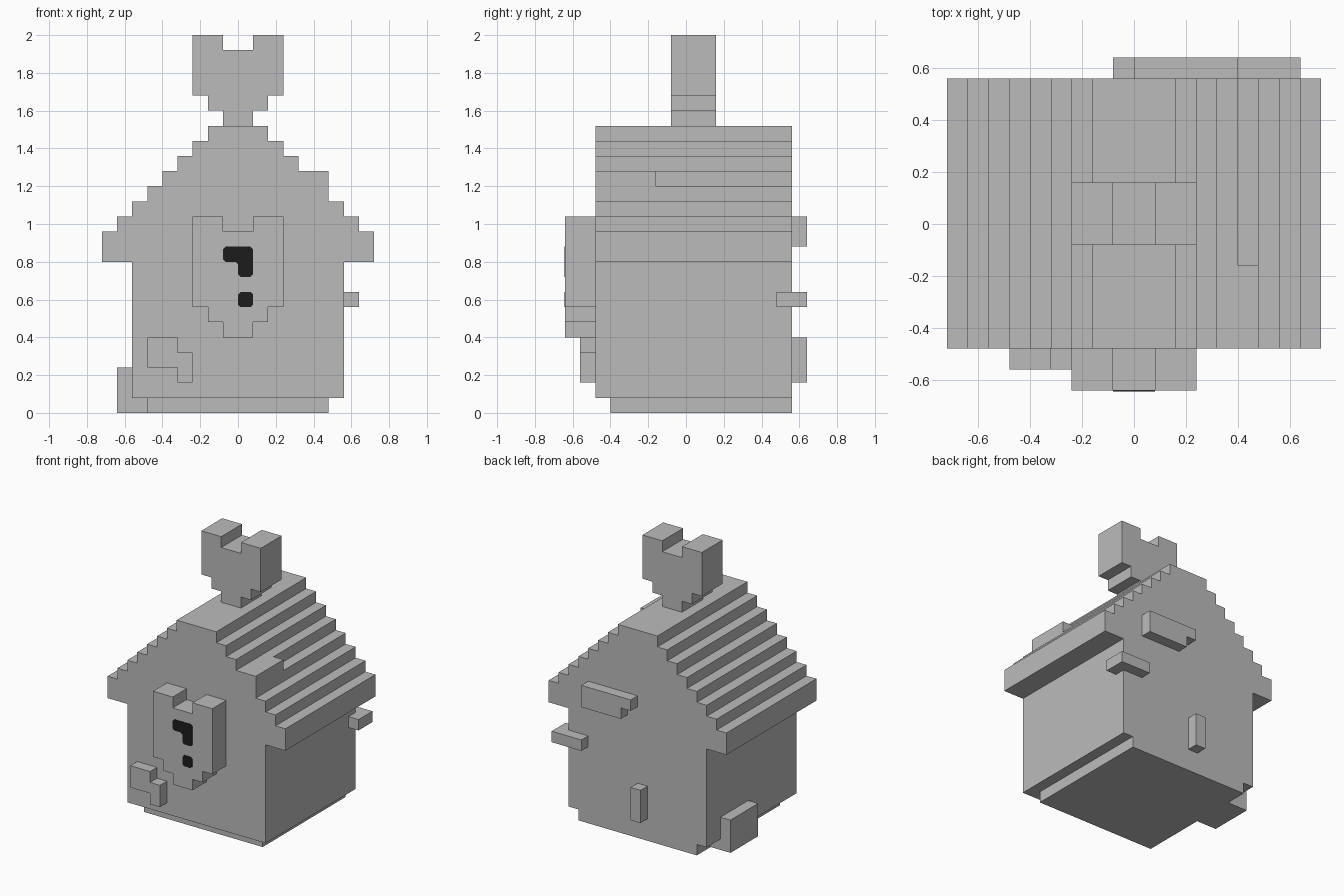
import bpy
import bmesh
from mathutils import Vector

cube = bpy.data.objects.get("Cube")
if cube:
    bpy.data.objects.remove(cube, do_unlink=True)

U = 0.08  # size of one block; all coordinates below are in blocks


def material(name, rgb):
    mat = bpy.data.materials.new(name)
    mat.use_nodes = True
    colour = (*rgb, 1.0)
    mat.diffuse_color = colour
    mat.node_tree.nodes["Principled BSDF"].inputs["Base Color"].default_value = colour
    return mat


grey = material("light_grey", (0.5, 0.5, 0.5))
black = material("black", (0.012, 0.012, 0.012))


def prism(name, profile, start, end, axis="y", mat=grey):
    """Extrude an xz profile along y, or an xy profile along z."""
    bm = bmesh.new()
    if axis == "y":
        verts = [bm.verts.new((a * U, start * U, b * U)) for a, b in profile]
        move = Vector((0, (end - start) * U, 0))
    else:
        verts = [bm.verts.new((a * U, b * U, start * U)) for a, b in profile]
        move = Vector((0, 0, (end - start) * U))
    face = bm.faces.new(verts)
    copy = bmesh.ops.extrude_face_region(bm, geom=[face], use_keep_orig=True)
    bmesh.ops.translate(bm, vec=move,
                        verts=[g for g in copy["geom"] if isinstance(g, bmesh.types.BMVert)])
    bmesh.ops.recalc_face_normals(bm, faces=bm.faces)
    mesh = bpy.data.meshes.new(name)
    bm.to_mesh(mesh)
    bm.free()
    mesh.materials.append(mat)
    obj = bpy.data.objects.new(name, mesh)
    bpy.context.collection.objects.link(obj)
    return obj


def rect(x0, x1, z0, z1):
    return [(x0, z0), (x1, z0), (x1, z1), (x0, z1)]


def mirrored(half):
    """Close a right-hand outline with its mirror image."""
    return half + [(-x, z) for x, z in reversed(half)]


def heart(base, height):
    """Blocky heart standing on its tip."""
    top = base + height
    return mirrored([(1, base), (1, base + 1), (2, base + 1), (2, base + 2),
                     (3, base + 2), (3, top), (1, top), (1, top - 1)])


def chamfered(points, size):
    """Cut every corner of an outline."""
    out = []
    for i, p in enumerate(points):
        p = Vector(p)
        for q in (Vector(points[i - 1]), Vector(points[(i + 1) % len(points)])):
            out.append(tuple(p + (q - p).normalized() * size))
    return out


# House: base, walls and stepped roof
prism("base", rect(-6, 6, 0, 1), -5, 7)
prism("walls", rect(-7, 7, 1, 10), -6, 7)
roof = [(9, 10), (9, 12)]
for x in range(8, 1, -1):
    roof += [(x, 20 - x), (x, 21 - x)]
prism("roof", mirrored(roof), -6, 7)
prism("roof_patch", rect(5, 6, 15, 16), -6, -2)

# Heart chimney on the ridge and heart door on the front
prism("heart_chimney", heart(19, 6), -1, 2)
prism("heart_door", heart(5, 8), -8, -6)

# Black mark on the door
hook = [(-1, 10), (0, 10), (0, 9), (1, 9), (1, 11), (-1, 11)]
prism("door_mark_hook", chamfered(hook, 0.17), -8.05, -8, mat=black)
prism("door_mark_dot", chamfered(rect(0, 1, 7, 8), 0.17), -8.05, -8, mat=black)

# Loose blocks on the front and the -x side
prism("front_blocks", [(-6, 3), (-4, 3), (-4, 2), (-3, 2), (-3, 4),
                       (-4, 4), (-4, 5), (-6, 5)], -7, -6)
prism("side_block", [(-8, 0), (-6, 0), (-6, 1), (-7, 1), (-7, 3), (-8, 3)], 1, 5)

# Loose blocks on the back and round the back corner
prism("back_upper_block", [(1, 11), (5, 11), (5, 13), (0, 13), (0, 12), (1, 12)], 7, 8)
prism("back_lower_block", rect(-1, 0, 2, 5), 7, 8)
prism("corner_block", [(5, 7), (7, 7), (7, 6), (8, 6), (8, 8), (5, 8)], 7, 8, axis="z")
